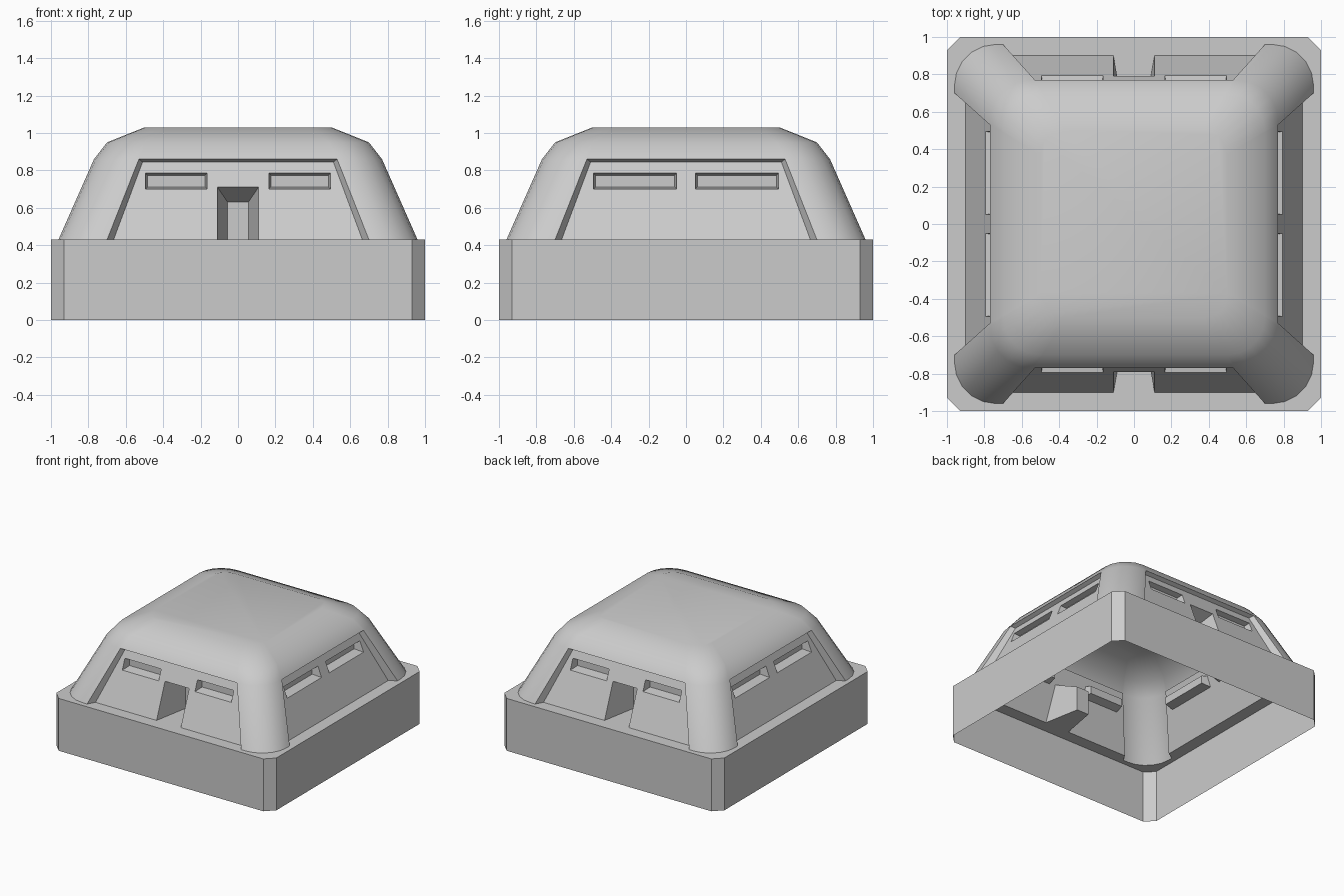
import bpy, bmesh
from math import sin, cos, pi, radians
from mathutils import Vector

if "Cube" in bpy.data.objects:
    bpy.data.objects.remove(bpy.data.objects["Cube"])

Z0 = 0.43          # top of the base


def finish(bm, name, outward, smooth=False, turn=0):
    bmesh.ops.remove_doubles(bm, verts=bm.verts, dist=0.0005)
    bmesh.ops.recalc_face_normals(bm, faces=bm.faces)
    bm.normal_update()
    total = sum((f.normal * f.calc_area() for f in bm.faces), Vector())
    if total.dot(Vector(outward)) < 0:
        bmesh.ops.reverse_faces(bm, faces=bm.faces)
    for f in bm.faces:
        f.smooth = smooth
    me = bpy.data.meshes.new(name)
    bm.to_mesh(me)
    bm.free()
    ob = bpy.data.objects.new(name, me)
    ob.rotation_euler.z = radians(turn)
    bpy.context.collection.objects.link(ob)
    return ob


def face(bm, pts):
    bm.faces.new([bm.verts.new(p) for p in pts])


def strip(bm, a, b, closed=True):
    n = len(a)
    for i in range(n if closed else n - 1):
        j = (i + 1) % n
        face(bm, [a[i], a[j], b[j], b[i]])


def fill(bm, loops, normal):
    edges = []
    for pts in loops:
        vs = [bm.verts.new(p) for p in pts]
        edges += [bm.edges.new((vs[i], vs[(i + 1) % len(vs)])) for i in range(len(vs))]
    bmesh.ops.triangle_fill(bm, use_beauty=True, edges=edges, normal=normal)


def spin(pts, k):
    for _ in range(k):
        pts = [(-y, x, *r) for x, y, *r in pts]
    return pts


# Corner of each dome level: half width, corner radius, end of the straight part, height
LEVELS = [(0.96, 0.22, 0.70, Z0), (0.77, 0.22, 0.53, 0.86),
          (0.70, 0.20, 0.49, 0.95), (0.50, 0.12, 0.37, 1.03)]
SEG = 5


def corner(h, r, a, z):
    c = h - r
    arc = [(c + r * cos(t), c + r * sin(t), z)
           for t in (i * pi / 2 / SEG for i in range(SEG + 1))]
    return [(h, a, z)] + arc + [(a, h, z)]


# Dome: four corner legs under a continuous rounded roof
bm = bmesh.new()
for k in range(4):
    strip(bm, spin(corner(*LEVELS[0]), k), spin(corner(*LEVELS[1]), k), False)
rings = [sum((spin(corner(*lv), k) for k in range(4)), []) for lv in LEVELS[1:]]
for lo, hi in zip(rings, rings[1:]):
    strip(bm, lo, hi)
face(bm, rings[-1])
finish(bm, "dome_shell", (0, 0, 1), smooth=True)

# Base: open chamfered box with a flat ledge around the dome
bm = bmesh.new()
rim = sum((spin([(1, 0.93), (0.93, 1)], k) for k in range(4)), [])
top = [(x, y, Z0) for x, y in rim]
strip(bm, [(x, y, 0) for x, y in rim], top)
hole = []
for k in range(4):
    hole += spin([(0.90, 0.665, Z0)] + corner(*LEVELS[0]) + [(0.665, 0.90, Z0)], k)
fill(bm, [top, hole], (0, 0, 1))
finish(bm, "base", (0, 0, 1))


def on_wall(x, z):
    return (x, -0.90 + 0.39 * (z - Z0), z)


# Recessed wall with window niches and an optional doorway
def wall(name, turn, win, door):
    bm = bmesh.new()
    inner = [on_wall(-0.665, Z0), on_wall(-0.51, 0.845), on_wall(0.51, 0.845), on_wall(0.665, Z0)]
    outer = [(-0.70, -0.96, Z0), (-0.53, -0.77, 0.86), (0.53, -0.77, 0.86), (0.70, -0.96, Z0)]
    strip(bm, outer, inner, False)
    outline = list(inner)
    if door:
        front = [on_wall(x, z) for x, z in ((0.11, Z0), (0.11, 0.71), (-0.11, 0.71), (-0.11, Z0))]
        back = [(x, -0.60, z) for x, z in ((0.055, Z0), (0.055, 0.63), (-0.055, 0.63), (-0.055, Z0))]
        outline += front
        strip(bm, front, back)
        face(bm, back)
    loops = [outline]
    for s in (-1, 1):
        x0, x1 = sorted((s * win[0], s * win[1]))
        z0, z1, i = 0.70, 0.785, 0.011
        edge = [on_wall(x, z) for x, z in ((x0, z0), (x1, z0), (x1, z1), (x0, z1))]
        y = edge[2][1] + 0.045
        deep = [(x0 + i, y, z0 + i), (x1 - i, y, z0 + i), (x1 - i, y, z1 - i), (x0 + i, y, z1 - i)]
        loops.append(edge)
        strip(bm, edge, deep)
        face(bm, deep)
    fill(bm, loops, Vector((0, -1, 0.39)).normalized())
    finish(bm, name, (0, -1, 0), turn=turn)


wall("front_wall", 0, (0.165, 0.495), True)
wall("right_wall", 90, (0.05, 0.495), False)
wall("back_wall", 180, (0.165, 0.495), True)
wall("left_wall", 270, (0.05, 0.495), False)
